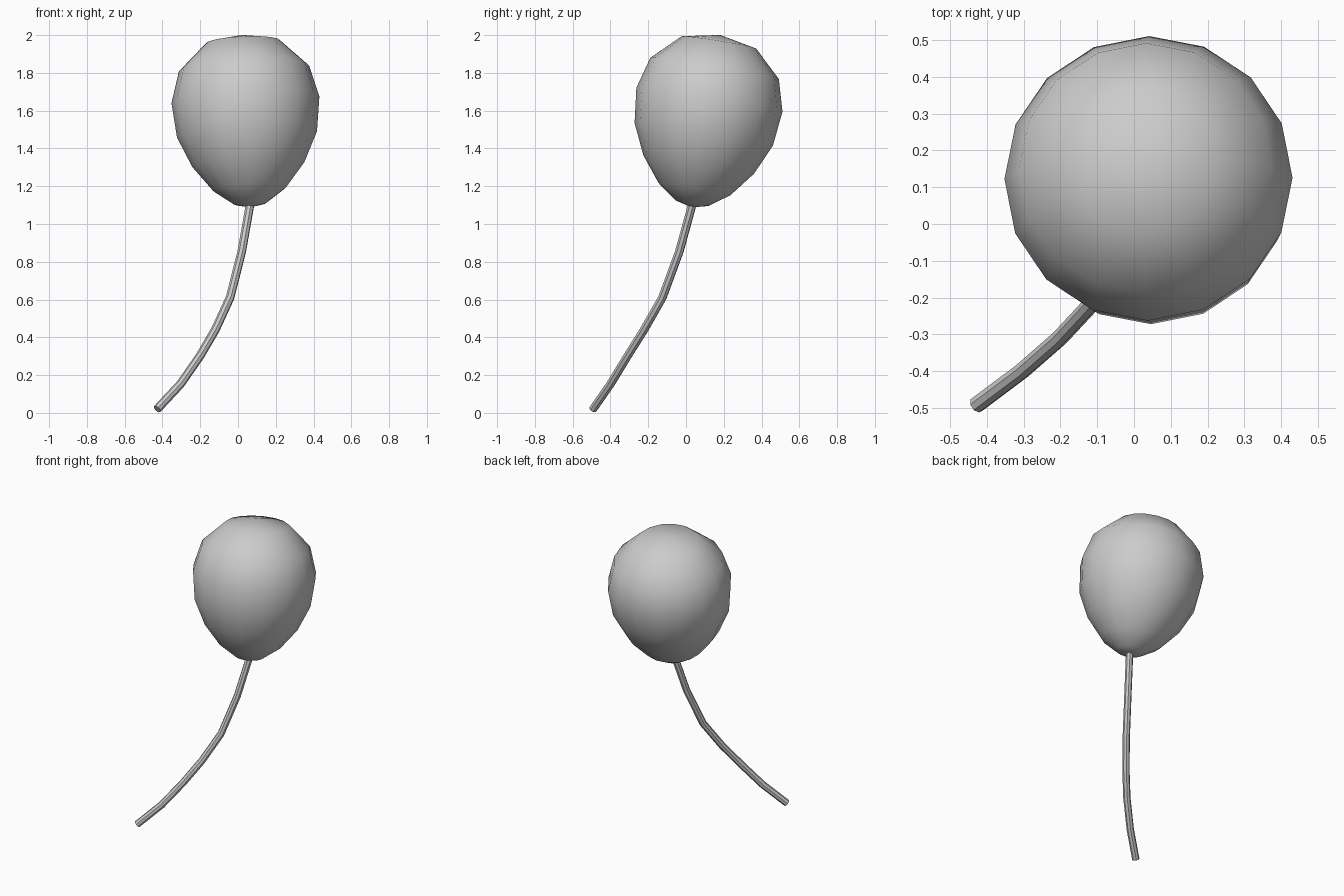
import bpy, bmesh
from math import cos, sin, tau
from mathutils import Vector

if "Cube" in bpy.data.objects:
    bpy.data.objects.remove(bpy.data.objects["Cube"])

SIDES = 16
BASE = Vector((0.065, 0.03, 1.088))
AXIS = Vector((-0.045, 0.165, 1)).normalized()

# balloon: tilted turned profile of (distance along axis, radius)
PROFILE = [(0.022, 0.088), (0.098, 0.193), (0.23, 0.297), (0.392, 0.371),
           (0.578, 0.392), (0.746, 0.345), (0.886, 0.2)]
LENGTH = 0.926

tilt = Vector((0, 0, 1)).rotation_difference(AXIS)
bm = bmesh.new()
rings = []
for d, r in PROFILE:
    rings.append([bm.verts.new(BASE + tilt @ Vector((r * cos(tau * i / SIDES), r * sin(tau * i / SIDES), d)))
                  for i in range(SIDES)])
bottom = bm.verts.new(BASE)
top = bm.verts.new(BASE + AXIS * LENGTH)
for i in range(SIDES):
    j = (i + 1) % SIDES
    bm.faces.new((bottom, rings[0][j], rings[0][i]))
    bm.faces.new((top, rings[-1][i], rings[-1][j]))
    for a, b in zip(rings, rings[1:]):
        bm.faces.new((a[i], a[j], b[j], b[i]))
for f in bm.faces:
    f.smooth = True
mesh = bpy.data.meshes.new("balloon")
bm.to_mesh(mesh)
bm.free()
balloon = bpy.data.objects.new("balloon", mesh)
bpy.context.collection.objects.link(balloon)

# string: round tube along a bent path
PATH = [(0.065, 0.035, 1.11), (0.02, -0.035, 0.855), (-0.042, -0.125, 0.61),
        (-0.12, -0.222, 0.44), (-0.202, -0.31, 0.30), (-0.305, -0.4, 0.152),
        (-0.428, -0.492, 0.02)]
curve = bpy.data.curves.new("string", 'CURVE')
curve.dimensions = '3D'
curve.bevel_depth = 0.023
curve.bevel_resolution = 2
curve.use_fill_caps = True
spline = curve.splines.new('POLY')
spline.points.add(len(PATH) - 1)
for p, co in zip(spline.points, PATH):
    p.co = (*co, 1)
string = bpy.data.objects.new("string", curve)
bpy.context.collection.objects.link(string)
bpy.context.view_layer.objects.active = string
string.select_set(True)
bpy.ops.object.convert(target='MESH')
bpy.ops.object.shade_smooth_by_angle()
